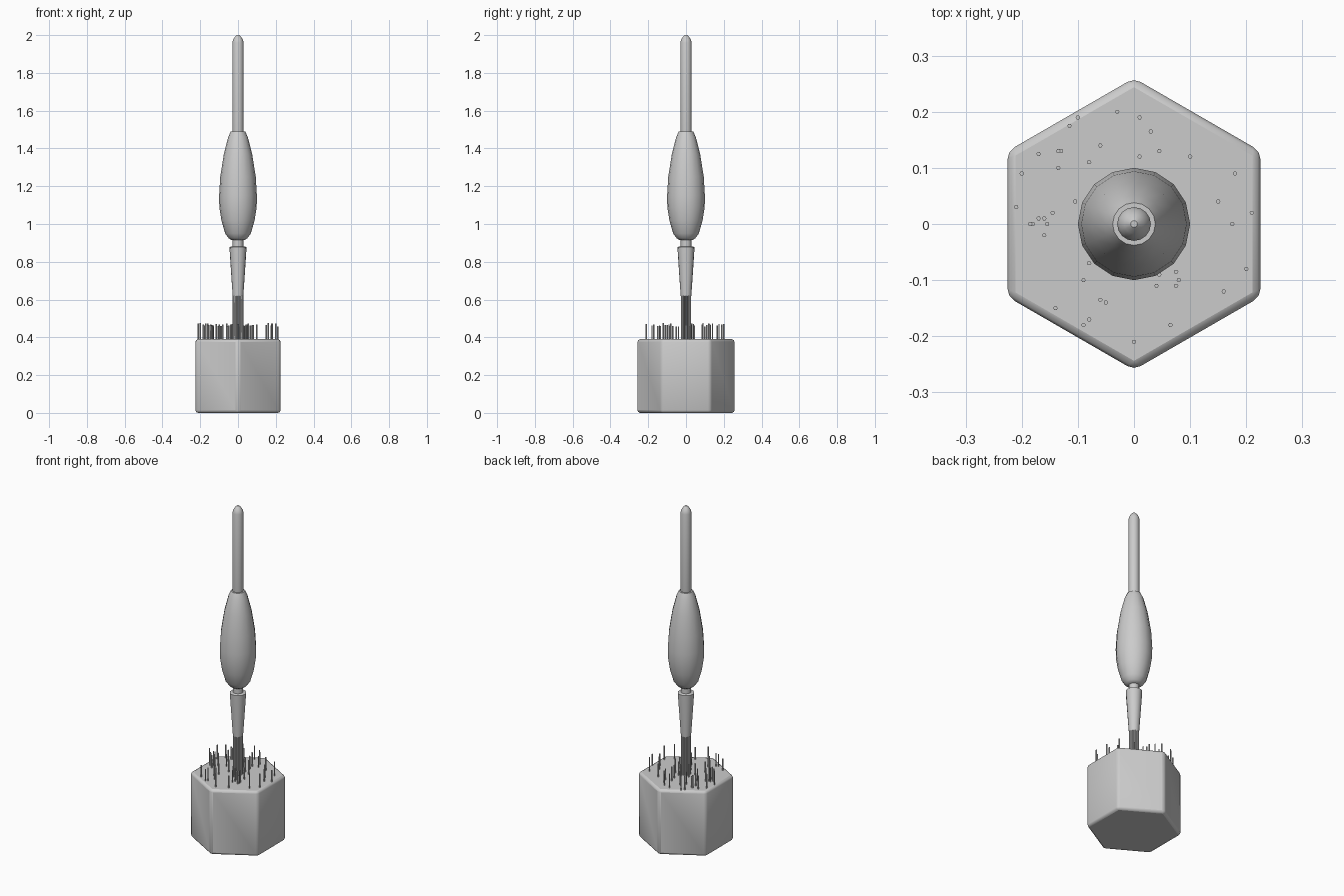
import bpy, math, random

random.seed(4)
if "Cube" in bpy.data.objects:
    bpy.data.objects.remove(bpy.data.objects["Cube"])

grey = bpy.data.materials.new("plain_grey")
grey.use_nodes = True
colour = (0.6, 0.6, 0.6, 1)
grey.diffuse_color = colour
grey.node_tree.nodes["Principled BSDF"].inputs["Base Color"].default_value = colour


def finish(obj, name, angle=40):
    obj.name = obj.data.name = name
    obj.data.materials.append(grey)
    bpy.ops.object.select_all(action="DESELECT")
    obj.select_set(True)
    bpy.context.view_layer.objects.active = obj
    bpy.ops.object.shade_smooth_by_angle(angle=math.radians(angle))
    return obj


def lathe(name, profile, sides=16):
    """Closed solid of revolution from (radius, height) points, bottom to top."""
    verts, faces = [], []
    for radius, z in profile:
        for i in range(sides):
            a = math.tau * i / sides
            verts.append((radius * math.cos(a), radius * math.sin(a), z))
    for ring in range(len(profile) - 1):
        for i in range(sides):
            j = (i + 1) % sides
            low, high = ring * sides, (ring + 1) * sides
            faces.append((low + i, low + j, high + j, high + i))
    faces.append(tuple(reversed(range(sides))))
    faces.append(tuple(range(len(verts) - sides, len(verts))))
    mesh = bpy.data.meshes.new(name)
    mesh.from_pydata(verts, [], faces)
    obj = bpy.data.objects.new(name, mesh)
    bpy.context.collection.objects.link(obj)
    return finish(obj, name)


def rods(name, points, bottom, tops, radius=0.004, sides=6):
    """Many thin upright rods gathered in one mesh."""
    verts, faces = [], []
    for (x, y), top in zip(points, tops):
        n = len(verts)
        for z in (bottom, top):
            for i in range(sides):
                a = math.tau * i / sides
                verts.append((x + radius * math.cos(a), y + radius * math.sin(a), z))
        for i in range(sides):
            j = (i + 1) % sides
            faces.append((n + i, n + j, n + sides + j, n + sides + i))
        faces.append(tuple(n + i for i in reversed(range(sides))))
        faces.append(tuple(n + sides + i for i in range(sides)))
    mesh = bpy.data.meshes.new(name)
    mesh.from_pydata(verts, [], faces)
    obj = bpy.data.objects.new(name, mesh)
    bpy.context.collection.objects.link(obj)
    return finish(obj, name, 70)


# Hexagonal base block with softened edges
bpy.ops.mesh.primitive_cylinder_add(vertices=6, radius=0.26, depth=0.39, location=(0, 0, 0.195))
base = bpy.context.object
bevel = base.modifiers.new("soft_edges", "BEVEL")
bevel.width = 0.014
bevel.segments = 2
finish(base, "base_block", 60)

# Handle: rod with rounded tip, swollen grip, and tapering collar
lathe("handle_rod", [(0.028, 0.86), (0.028, 1.48), (0.03, 1.5), (0.03, 1.96),
                     (0.026, 1.975), (0.017, 1.99), (0.006, 2.0)])
lathe("grip", [(0.036, 0.915), (0.05, 0.925), (0.068, 0.95), (0.088, 1.02), (0.099, 1.09),
               (0.1, 1.15), (0.094, 1.25), (0.075, 1.37), (0.052, 1.46), (0.038, 1.49)])
lathe("tapered_collar", [(0.028, 0.62), (0.031, 0.66), (0.043, 0.84), (0.045, 0.878), (0.03, 0.882)])

# Tight bundle of fine rods below the collar
bundle = [(r * math.cos(math.tau * i / n), r * math.sin(math.tau * i / n))
          for r, n in ((0.024, 18), (0.016, 12), (0.008, 6)) for i in range(n)]
rods("rod_bundle", bundle, 0.37, [0.64] * len(bundle))

# Scattered pins in the top of the base, in hundredths of a unit
spots = [(-3, 20), (1, 19), (3, 16.5), (-10, 19), (-11.5, 17.5), (-6, 14), (1, 12), (4.5, 13),
         (10, 12), (-17, 12.5), (-13.5, 13), (-13, 13), (-8, 11), (-13.5, 10), (-20, 9),
         (18, 9), (15, 4), (-10.5, 4), (-21, 3), (-14.5, 2), (-17, 1), (-16, 1), (-15.5, 0),
         (-18, 0), (-18.5, 0), (-16, -2), (21, 2), (17.5, 0), (20, -8), (-8, -7), (-9, -10),
         (4.5, -9), (7.5, -8.5), (8, -10), (7.5, -11), (4, -11), (16, -12), (-6, -13.5),
         (-5, -14), (-14, -15), (-8, -17), (-9, -18), (6.5, -18), (0, -21)]
points = [(x / 100, y / 100) for x, y in spots]
for _ in range(9):
    a, r = random.uniform(0, math.tau), random.uniform(0.04, 0.09)
    points.append((r * math.cos(a), r * math.sin(a)))
rods("pins", points, 0.37, [random.uniform(0.455, 0.476) for _ in points])
